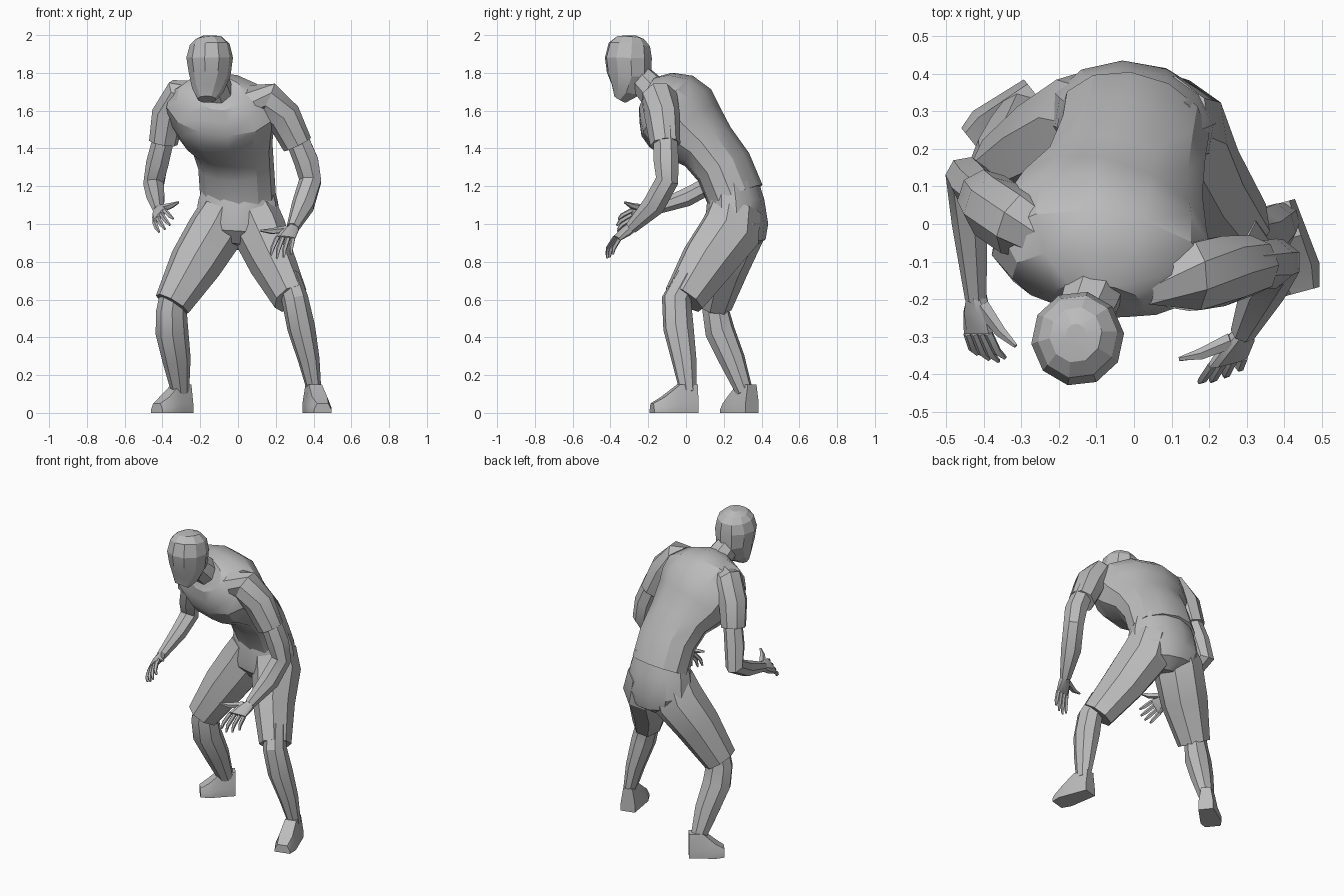
import bpy
import bmesh
from math import sin, cos, pi, radians
from mathutils import Vector

cube = bpy.data.objects.get("Cube")
if cube:
    bpy.data.objects.remove(cube, do_unlink=True)

# One matte grey for the whole figure
GREY = (0.5, 0.5, 0.5, 1)
grey = bpy.data.materials.new("plain grey")
grey.use_nodes = True
grey.diffuse_color = GREY
grey.node_tree.nodes["Principled BSDF"].inputs["Base Color"].default_value = GREY


def loft(name, rings, smooth=28):
    """Skin a list of equal-length point rings and cap both ends."""
    bm = bmesh.new()
    loops = [[bm.verts.new(point) for point in ring] for ring in rings]
    for low, high in zip(loops, loops[1:]):
        for i in range(len(low)):
            bm.faces.new((low[i - 1], low[i], high[i], high[i - 1]))
    bm.faces.new(list(reversed(loops[0])))
    bm.faces.new(loops[-1])
    bmesh.ops.recalc_face_normals(bm, faces=bm.faces)
    mesh = bpy.data.meshes.new(name)
    bm.to_mesh(mesh)
    bm.free()
    mesh.materials.append(grey)
    part = bpy.data.objects.new(name, mesh)
    bpy.context.collection.objects.link(part)
    bpy.ops.object.select_all(action="DESELECT")
    part.select_set(True)
    bpy.context.view_layer.objects.active = part
    bpy.ops.object.shade_smooth_by_angle(angle=radians(smooth))
    return part


def tube(name, stations, sides=8, yaw=0, smooth=28):
    """Elliptical tube; each station is x, y, z, half width, half depth."""
    centres = [Vector(station[:3]) for station in stations]
    rings = []
    for i, station in enumerate(stations):
        after = centres[min(i + 1, len(centres) - 1)]
        along = (after - centres[max(i - 1, 0)]).normalized()
        across = Vector((cos(radians(yaw)), sin(radians(yaw)), 0))
        across = (across - along * across.dot(along)).normalized()
        deep = along.cross(across)
        wide, thick = station[3], station[-1]
        ring = []
        for k in range(sides):
            a = 2 * pi * (k + 0.5) / sides
            ring.append(centres[i] + across * wide * cos(a) + deep * thick * sin(a))
        rings.append(ring)
    return loft(name, rings, smooth)


def shoe(name, heel, toe):
    """Wedge shoe running from heel to toe on the ground."""
    heel, toe = Vector((*heel, 0)), Vector((*toe, 0))
    side = (toe - heel).normalized().cross(Vector((0, 0, 1)))
    rings = []
    for t, wide, high in ((0, .045, .15), (.4, .055, .15), (.75, .064, .085), (1, .048, .05)):
        section = ((-1, 0), (1, 0), (1, .35), (.65, 1), (-.65, 1), (-1, .35))
        rings.append([heel.lerp(toe, t) + side * wide * u + Vector((0, 0, high * v))
                      for u, v in section])
    loft(name, rings)


def hand(side, wrist, knuckle, tip, spread, thumb):
    """Flat palm, four bent fingers and a thumb."""
    wrist, knuckle, tip, spread, thumb = map(Vector, (wrist, knuckle, tip, spread, thumb))
    palm_normal = spread.cross(knuckle - wrist).normalized()
    rings = []
    for t, wide, thick in ((-.1, .55, .024), (.35, .9, .024), (1, 1.1, .014)):
        centre = wrist.lerp(knuckle, t)
        rings.append([centre + spread * wide * u + palm_normal * thick * v
                      for u, v in ((-1, -.5), (-.6, -1), (.6, -1), (1, -.5),
                                   (1, .5), (.6, 1), (-.6, 1), (-1, .5))])
    loft(side + "_palm", rings)
    bend = knuckle.lerp(tip, .5) + (knuckle - wrist) * .2
    for n, finger in enumerate(("index", "middle", "ring", "little")):
        shift = spread * (n - 1.5) * .6
        reach = (.95, 1.08, 1, .8)[n]
        tube(side + "_" + finger + "_finger",
             [(*(knuckle + shift), .013),
              (*(knuckle.lerp(bend, reach) + shift * 1.15), .012),
              (*(knuckle.lerp(tip, reach) + shift * 1.25), .006)], sides=5)
    root = wrist.lerp(knuckle, .2) - spread * .5
    middle = root.lerp(thumb, .55) + (knuckle - wrist) * .12
    tube(side + "_thumb", [(*root, .022), (*middle, .016), (*thumb, .006)], sides=5)


# Head and neck
tube("head", [(-.165, -.35, 1.66, .05, .035), (-.16, -.32, 1.71, .085, .08),
              (-.15, -.302, 1.79, .11, .12), (-.15, -.305, 1.88, .124, .127),
              (-.15, -.3, 1.95, .106, .112), (-.155, -.295, 1.985, .07, .075),
              (-.155, -.295, 1.998, .028, .03)],
     sides=10, yaw=-12, smooth=14)
tube("neck", [(-.1, -.15, 1.67, .085, .085), (-.12, -.21, 1.74, .08),
              (-.145, -.27, 1.8, .07)], yaw=-12)

# Leaning, twisted shirt with a full chest and an open collar
tube("shirt", [(.0, .262, 1.15, .205, .15), (-.01, .2, 1.3, .205, .15),
               (-.03, .115, 1.41, .22, .155), (-.06, .03, 1.49, .265, .195),
               (-.08, -.03, 1.56, .29, .22),
               (-.085, -.1, 1.625, .3, .205), (-.09, -.16, 1.668, .24, .155),
               (-.095, -.205, 1.69, .125, .098)], sides=12, yaw=-18)

# Shorts: broad pelvis and two legs
tube("shorts_seat", [(.0, .25, 1.22, .185, .13), (.0, .262, 1.12, .215, .15),
                     (.0, .268, 1.0, .23, .165), (-.005, .262, .94, .19, .16),
                     (-.01, .25, .88, .07, .09)], sides=12, yaw=-10)
tube("right_shorts_leg", [(-.07, .265, 1.08, .125, .14), (-.12, .262, .96, .15, .158),
                          (-.225, .2, .79, .143, .138), (-.348, .142, .575, .098, .105)],
     yaw=-25)
tube("left_shorts_leg", [(.08, .26, 1.08, .13, .14), (.115, .235, .96, .142, .168),
                         (.18, .115, .8, .122, .15), (.278, -.01, .605, .093, .115)],
     yaw=8)

# Lower legs
tube("right_shin", [(-.335, .16, .68, .07, .06), (-.352, .158, .54, .085, .068),
                    (-.35, .18, .43, .09, .077), (-.325, .245, .28, .077, .067),
                    (-.305, .31, .11, .048, .045)], yaw=30)
tube("left_shin", [(.265, .01, .72, .062, .07), (.302, -.05, .6, .07, .08),
                   (.335, -.04, .45, .074, .082), (.375, -.01, .28, .057, .067),
                   (.405, .012, .11, .036, .045)], yaw=15)
shoe("right_shoe", (-.265, .35), (-.43, .218))
shoe("left_shoe", (.385, .055), (.448, -.18))

# Sleeves
tube("right_sleeve", [(-.2, -.04, 1.69, .07), (-.31, .0, 1.685, .09),
                      (-.37, .04, 1.58, .088), (-.395, .07, 1.43, .077)], yaw=-18)
tube("left_sleeve", [(.04, -.14, 1.66, .08), (.155, -.14, 1.66, .098),
                     (.24, -.125, 1.57, .094), (.315, -.11, 1.42, .08)], yaw=-18)

# Bare arms
tube("right_arm", [(-.38, .06, 1.5, .058), (-.425, .1, 1.32, .062),
                   (-.445, .13, 1.21, .057), (-.435, -.0, 1.14, .05),
                   (-.42, -.2, 1.07, .03)], sides=7)
tube("left_arm", [(.295, -.11, 1.5, .062), (.365, -.105, 1.33, .068),
                  (.385, -.1, 1.23, .062), (.345, -.17, 1.1, .062),
                  (.29, -.29, .98, .034)], sides=7)

# Hands
hand("right", (-.42, -.2, 1.07), (-.415, -.29, 1.04), (-.375, -.36, .985),
     (-.03, .0, -.035), (-.315, -.325, 1.115))
hand("left", (.29, -.29, .98), (.25, -.365, .925), (.225, -.41, .825),
     (.046, .012, -.005), (.12, -.36, .965))
